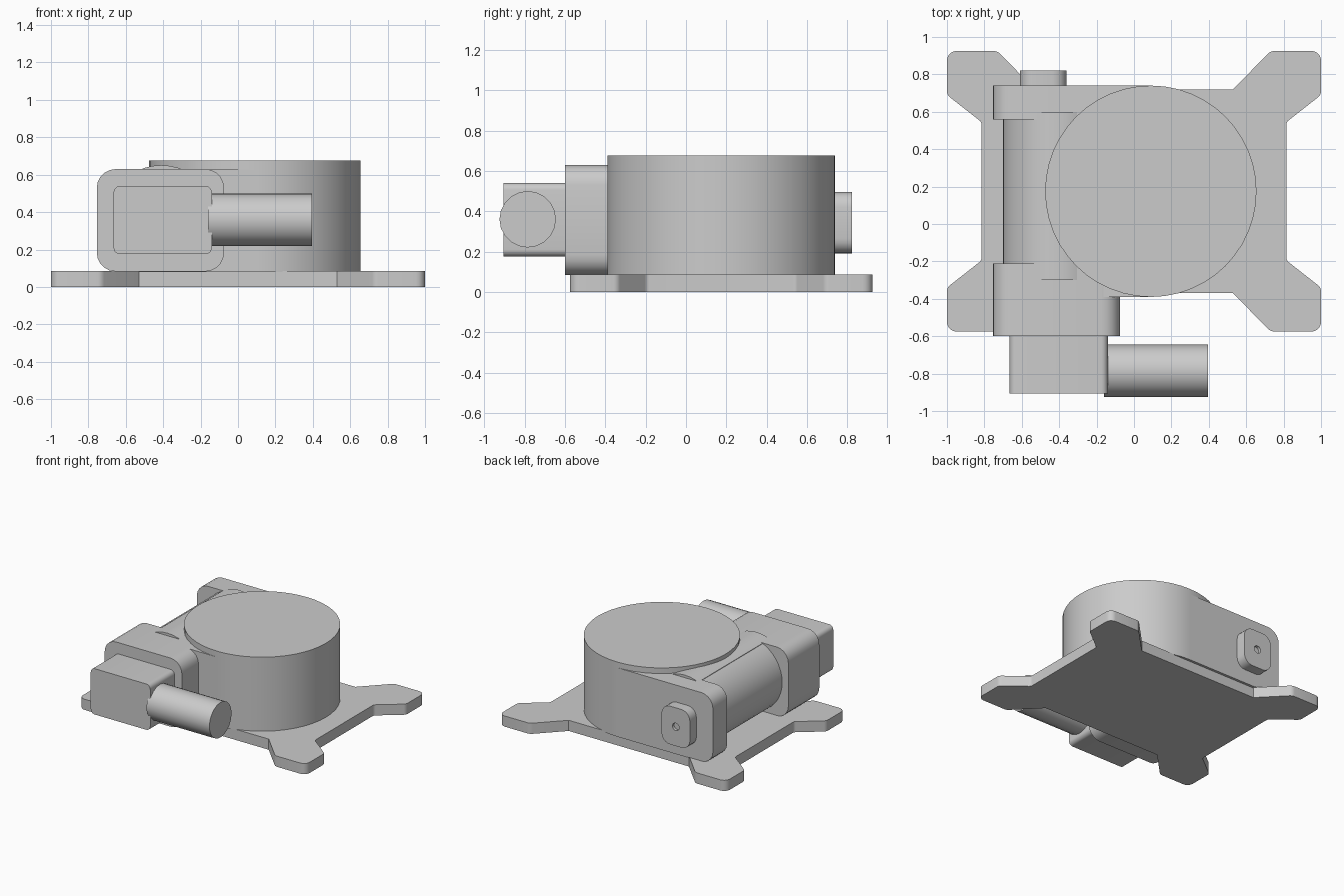
import bpy, bmesh, math
from mathutils import Vector

if "Cube" in bpy.data.objects:
    bpy.data.objects.remove(bpy.data.objects["Cube"])


def rounded(pts, radii, n=5):
    """Round the corners of a polygon; radii is one number or one per corner."""
    out = []
    if not isinstance(radii, (list, tuple)):
        radii = [radii] * len(pts)
    for i, r in enumerate(radii):
        p = Vector(pts[i])
        if r == 0:
            out.append(tuple(p))
            continue
        u = (Vector(pts[i - 1]) - p).normalized()
        v = (Vector(pts[(i + 1) % len(pts)]) - p).normalized()
        half = u.angle(v) / 2
        c = p + (u + v).normalized() * (r / math.sin(half))
        a = p + u * (r / math.tan(half)) - c
        b = p + v * (r / math.tan(half)) - c
        sweep = a.angle_signed(b)
        for k in range(n + 1):
            t = -sweep * k / n
            out.append((c.x + a.x * math.cos(t) - a.y * math.sin(t),
                        c.y + a.x * math.sin(t) + a.y * math.cos(t)))
    return out


def box(a0, a1, b0, b1):
    return [(a0, b0), (a1, b0), (a1, b1), (a0, b1)]


def circle(a, b, r, n):
    return [(a + r * math.cos(2 * math.pi * i / n),
             b + r * math.sin(2 * math.pi * i / n)) for i in range(n)]


def prism(name, profile, lo, hi, axis):
    """Extrude a 2D profile along an axis."""
    place = {'x': lambda a, b, t: (t, a, b),
             'y': lambda a, b, t: (a, t, b),
             'z': lambda a, b, t: (a, b, t)}[axis]
    bm = bmesh.new()
    rings = [[bm.verts.new(place(a, b, t)) for a, b in profile] for t in (lo, hi)]
    n = len(profile)
    for ring in rings:
        bm.faces.new(ring)
    for i in range(n):
        j = (i + 1) % n
        bm.faces.new((rings[0][i], rings[0][j], rings[1][j], rings[1][i]))
    bmesh.ops.recalc_face_normals(bm, faces=bm.faces)
    me = bpy.data.meshes.new(name)
    bm.to_mesh(me)
    bm.free()
    ob = bpy.data.objects.new(name, me)
    bpy.context.collection.objects.link(ob)
    bpy.ops.object.select_all(action='DESELECT')
    ob.select_set(True)
    bpy.context.view_layer.objects.active = ob
    bpy.ops.object.shade_smooth_by_angle(angle=math.radians(30))
    return ob


# Base plate with four splayed feet: one quarter mirrored round y = 0.175
CY = 0.175
quarter = [(0.815, 0.37), (1.0, 0.515), (1.0, 0.75), (0.73, 0.75), (0.53, 0.545)]
rad = [0.03, 0.04, 0.05, 0.05, 0.0]
pts, radii = [], []
for sx, sy in ((1, 1), (-1, 1), (-1, -1), (1, -1)):
    step = 1 if sx * sy > 0 else -1
    pts += [(sx * x, CY + sy * y) for x, y in quarter[::step]]
    radii += rad[::step]
prism("base_plate", rounded(pts, radii), 0, 0.085, 'z')

# Main drum
prism("main_drum", circle(0.09, CY, 0.565, 48), 0.08, 0.675, 'z')

# Gearbox web joining drum and side tube
prism("housing_web", box(-0.53, 0.09, 0.08, 0.628), -0.39, 0.74, 'y')

# Side tube and its two end blocks
prism("side_tube", circle(-0.41, 0.36, 0.291, 40), -0.3, 0.6, 'y')
prism("front_block", rounded(box(-0.755, -0.075, 0.083, 0.63), 0.1), -0.6, -0.21, 'y')
prism("back_flange", rounded(box(-0.755, 0.09, 0.083, 0.63), [0.1, 0, 0, 0.1]),
      0.56, 0.74, 'y')

# Motor housing and sideways motor
prism("motor_housing", rounded(box(-0.665, -0.14, 0.175, 0.54), 0.035), -0.905, -0.58, 'y')
prism("motor", circle(-0.785, 0.36, 0.14, 20), -0.16, 0.395, 'x')

# Rear cap with a small centre hole
cap = prism("rear_cap", rounded(box(-0.61, -0.36, 0.19, 0.495), 0.075), 0.72, 0.822, 'y')
cutter = prism("cap_hole_cutter", circle(-0.485, 0.343, 0.03, 16), 0.8, 0.86, 'y')
cutter.hide_render = True
cutter.hide_set(True)
mod = cap.modifiers.new("hole", 'BOOLEAN')
mod.object = cutter
mod.operation = 'DIFFERENCE'
mod.solver = 'EXACT'
